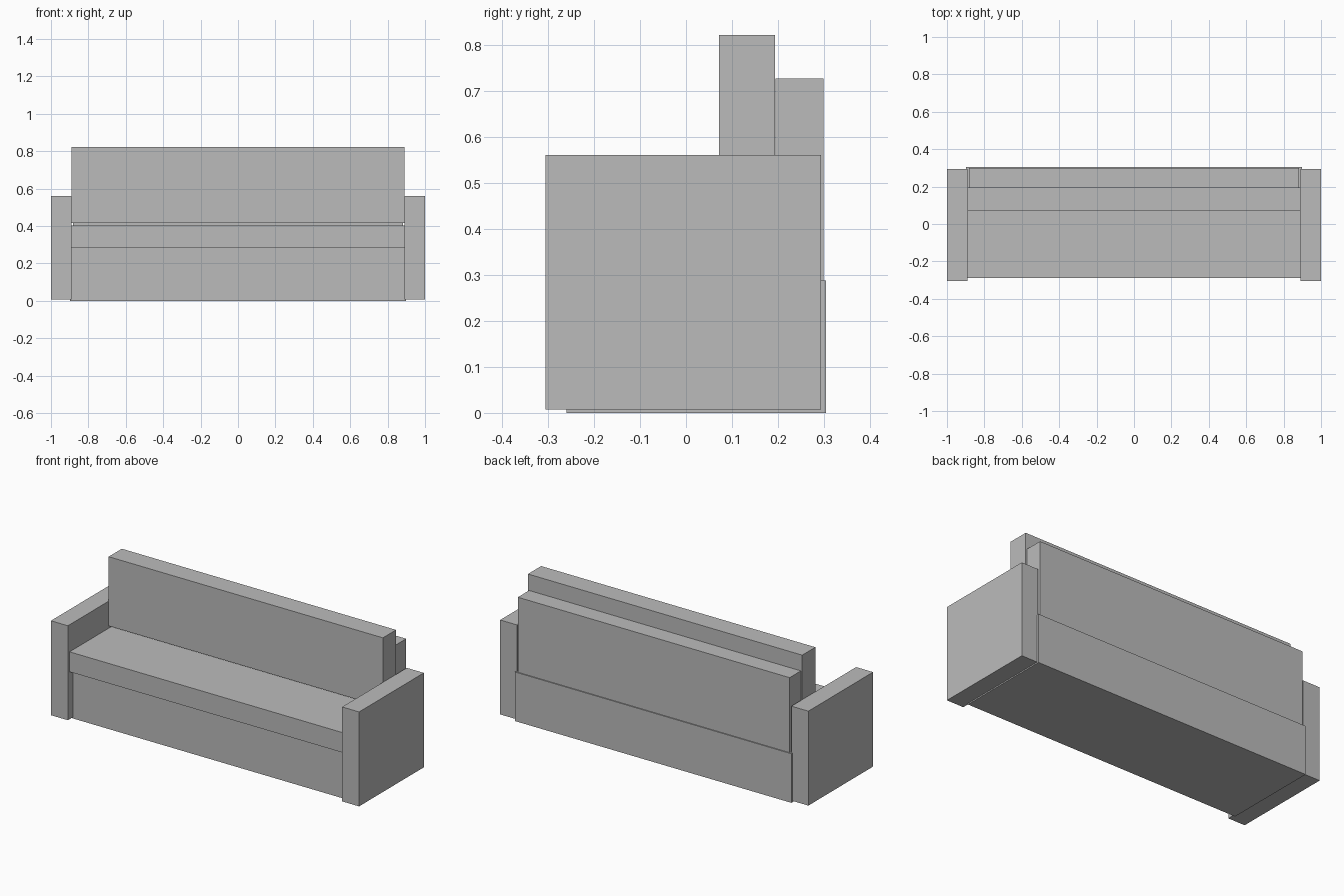
import bpy

default = bpy.data.objects.get("Cube")
if default:
    bpy.data.objects.remove(default, do_unlink=True)

# Single upholstery colour
fabric = bpy.data.materials.new("grey_fabric")
fabric.use_nodes = True
grey = (0.5, 0.5, 0.5, 1)
fabric.diffuse_color = grey
fabric.node_tree.nodes["Principled BSDF"].inputs["Base Color"].default_value = grey


def box(name, x, y, z):
    """Box spanning the (min, max) range on each axis."""
    spans = (x, y, z)
    bpy.ops.mesh.primitive_cube_add(size=1, location=[sum(s) / 2 for s in spans])
    obj = bpy.context.object
    obj.name = name
    obj.scale = [s[1] - s[0] for s in spans]
    bpy.ops.object.transform_apply(location=False, rotation=False, scale=True)
    obj.data.materials.append(fabric)
    return obj


# Base plinth and seat cushion
box("base", (-0.897, 0.897), (-0.26, 0.305), (0, 0.288))
box("seat_cushion", (-0.892, 0.892), (-0.29, 0.195), (0.285, 0.402))

# Backrest frame and the taller cushion in front of it
box("back_frame", (-0.882, 0.882), (0.195, 0.299), (0.288, 0.728))
box("back_cushion", (-0.89, 0.89), (0.072, 0.194), (0.416, 0.822))

# Arms
box("left_arm", (0.89, 1), (-0.306, 0.294), (0.007, 0.561))
box("right_arm", (-1, -0.89), (-0.306, 0.294), (0.007, 0.561))
